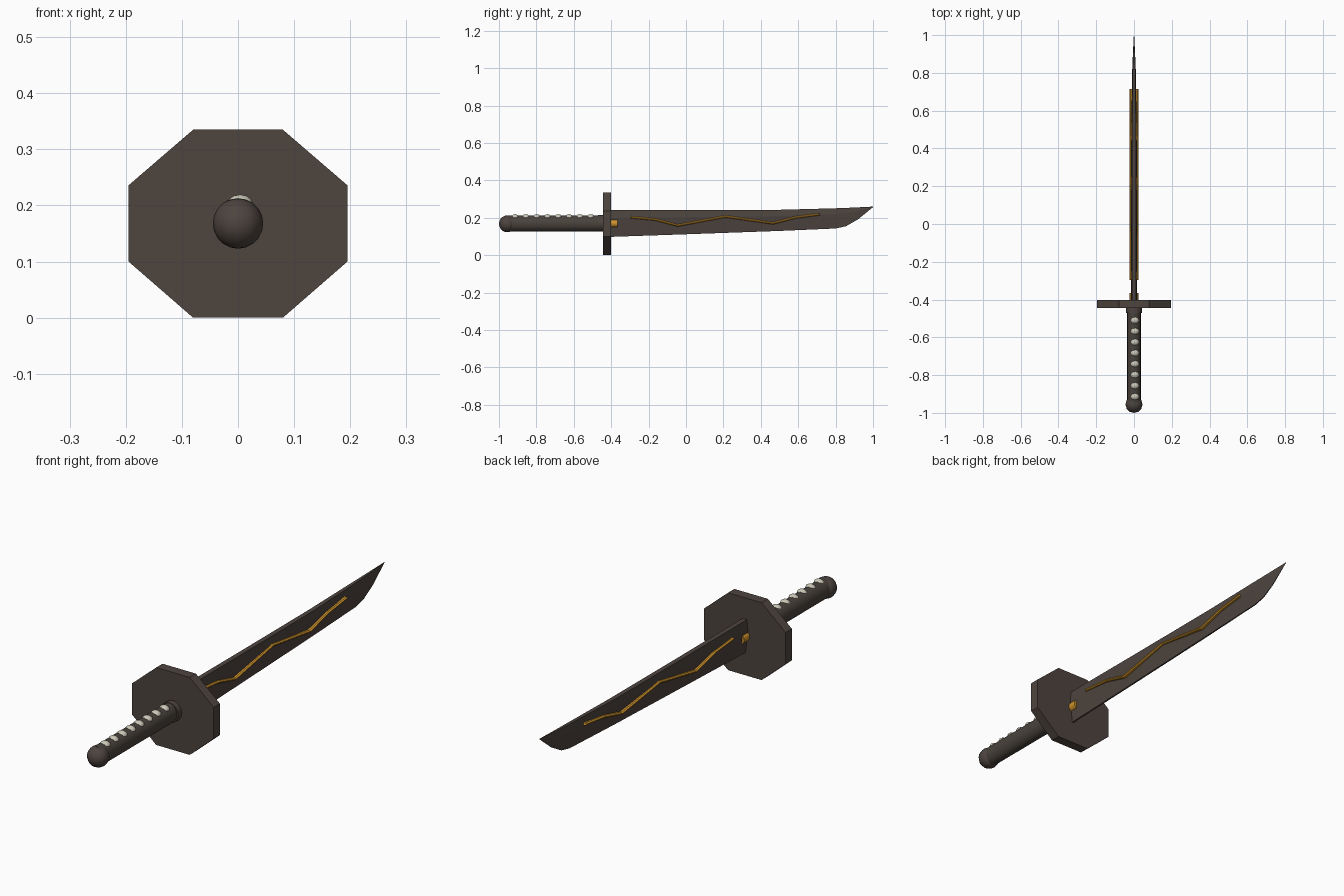
import bpy, bmesh, math
from mathutils import Matrix, Vector

if "Cube" in bpy.data.objects:
    bpy.data.objects.remove(bpy.data.objects["Cube"])

CZ = 0.168  # height of the handle axis


def material(name, rgb):
    m = bpy.data.materials.new(name)
    m.diffuse_color = (*rgb, 1)
    m.use_nodes = True
    m.node_tree.nodes["Principled BSDF"].inputs["Base Color"].default_value = m.diffuse_color
    return m


IRON = material("dark iron", (0.075, 0.058, 0.049))
WRAP = material("dark wrap", (0.068, 0.056, 0.046))
GOLD = material("amber gold", (0.62, 0.29, 0.025))
PALE = material("pale inlay", (0.60, 0.58, 0.48))


def finish(bm, name, mat, smooth=False):
    bmesh.ops.recalc_face_normals(bm, faces=bm.faces)
    me = bpy.data.meshes.new(name)
    bm.to_mesh(me)
    bm.free()
    me.materials.append(mat)
    for p in me.polygons:
        p.use_smooth = smooth and len(p.vertices) <= 4
    ob = bpy.data.objects.new(name, me)
    bpy.context.collection.objects.link(ob)
    return ob


def loft(name, rings, mat, smooth=False):
    """Skin a list of closed rings with the same point count, capped at the ends."""
    bm = bmesh.new()
    vs = [[bm.verts.new(p) for p in r] for r in rings]
    n = len(vs[0])
    for a, b in zip(vs, vs[1:]):
        for i in range(n):
            j = (i + 1) % n
            bm.faces.new((a[i], a[j], b[j], b[i]))
    bm.faces.new(vs[0])
    bm.faces.new(vs[-1])
    return finish(bm, name, mat, smooth)


def oval(y, rx, rz, n=16):
    return [(rx * math.cos(2 * math.pi * i / n), y, CZ + 0.002 + rz * math.sin(2 * math.pi * i / n))
            for i in range(n)]


def ball(name, loc, size, mat, u, v):
    bm = bmesh.new()
    bmesh.ops.create_uvsphere(bm, u_segments=u, v_segments=v, radius=1)
    bmesh.ops.transform(bm, verts=bm.verts, matrix=Matrix.Translation(loc) @ Matrix.Diagonal((*size, 1)))
    return finish(bm, name, mat, True)


# octagonal guard
octagon = [(-0.08, 0), (0.08, 0), (0.195, 0.1), (0.195, 0.236),
           (0.08, 0.335), (-0.08, 0.335), (-0.195, 0.236), (-0.195, 0.1)]
loft("guard", [[(x, y, z) for x, z in octagon] for y in (-0.445, -0.402)], IRON)

# handle, collar and pommel
loft("handle", [oval(y, 0.036, 0.043) for y in (-0.965, -0.44)], WRAP, True)
loft("collar", [oval(y, 0.043, 0.044) for y in (-0.47, -0.44)], IRON, True)
ball("pommel", (0, -0.955, CZ), (0.045, 0.045, 0.045), IRON, 12, 10)

# row of pale inlays along the top of the handle
for i in range(8):
    ball(f"inlay_{i + 1}", (0.004, -0.51 - 0.0577 * i, 0.203), (0.023, 0.021, 0.0165), PALE, 8, 6)

# blade: y, top, bottom, half thickness
stations = [(-0.41, 0.243, 0.098, 0.015), (0.0, 0.242, 0.112, 0.015), (0.5, 0.243, 0.13, 0.0145),
            (0.8, 0.251, 0.143, 0.010), (0.855, 0.253, 0.155, 0.008),
            (0.92, 0.256, 0.192, 0.005), (1.0, 0.26, 0.257, 0.001)]
rings = []
for y, top, bot, w in stations:
    mid = bot + 0.7 * (top - bot)
    half = [(w * 0.7, top), (w, mid), (w * 0.25, bot)]
    rings.append([(x, y, z) for x, z in half] + [(-x, y, z) for x, z in reversed(half)])
loft("blade", rings, IRON)

# gold stub where the blade leaves the guard
loft("blade_collar", [oval(y, 0.023, 0.022) for y in (-0.41, -0.366)], GOLD, True)

# zigzag gold vein on both sides of the blade
path = [(-0.295, 0.203), (-0.165, 0.191), (-0.045, 0.159), (0.21, 0.207),
        (0.465, 0.171), (0.59, 0.203), (0.715, 0.219)]
for side, label in ((1, "right"), (-1, "left")):
    rings = []
    for i, (y, z) in enumerate(path):
        a, b = path[max(i - 1, 0)], path[min(i + 1, len(path) - 1)]
        d = Vector((b[0] - a[0], b[1] - a[1])).normalized() * 0.006
        ring = []
        for x, s in ((0.008, 1), (0.019, 1), (0.024, 0.35), (0.024, -0.35), (0.019, -1), (0.008, -1)):
            ring.append((side * x, y - d.y * s, z + d.x * s))
        rings.append(ring)
    loft(f"gold_vein_{label}", rings, GOLD)
